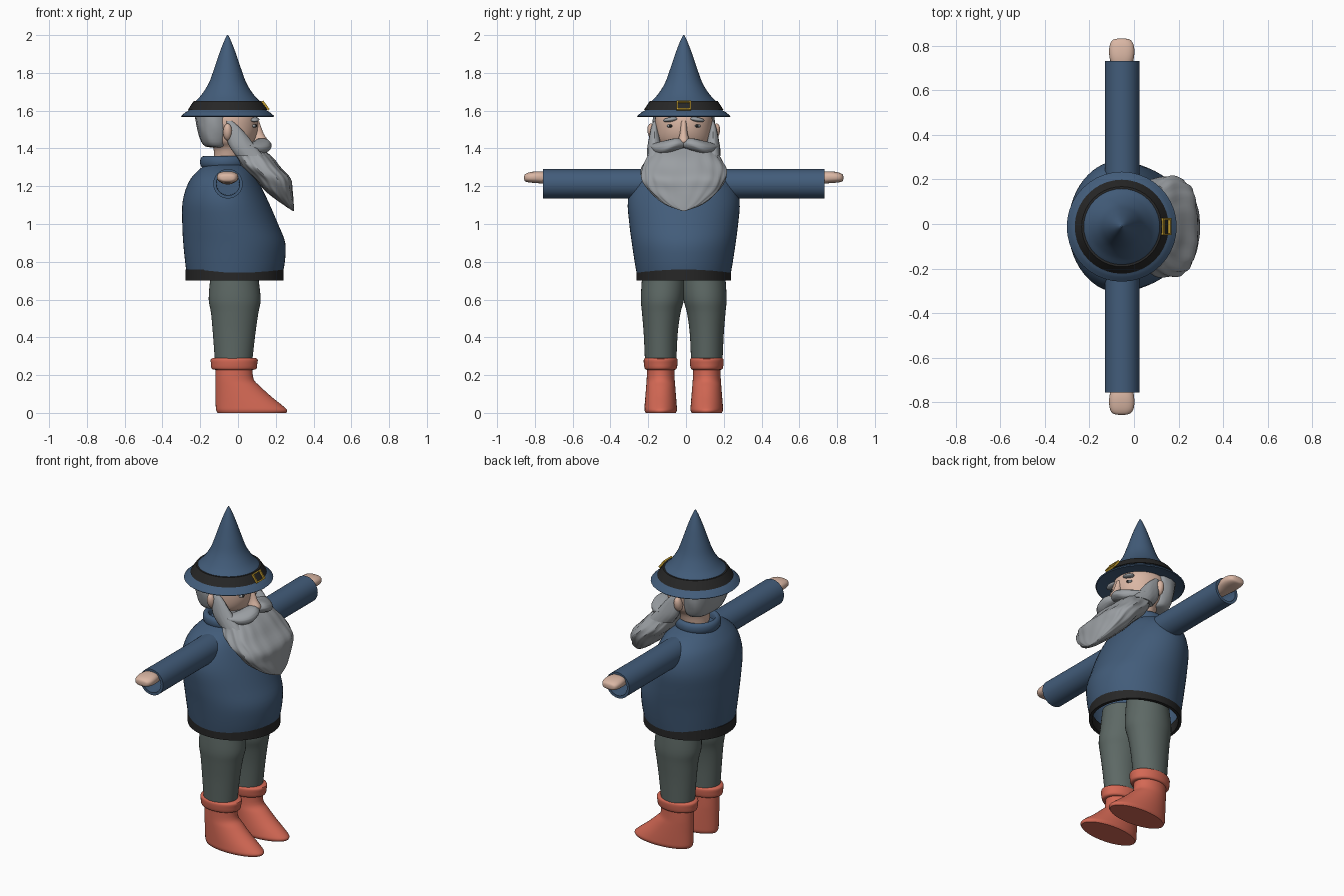
import bpy, bmesh, math
from mathutils import Matrix, Vector

Y0 = -0.012   # middle plane of the figure
HX = -0.055   # axis of hat and neck


def material(name, rgb):
    m = bpy.data.materials.new(name)
    m.diffuse_color = (*rgb, 1)
    return m


BLUE = material("blue cloth", (0.055, 0.108, 0.195))
BLACK = material("black leather", (0.02, 0.02, 0.02))
SKIN = material("skin", (0.70, 0.47, 0.37))
GREY = material("grey hair", (0.33, 0.35, 0.37))
GREEN = material("grey green cloth", (0.11, 0.14, 0.13))
RED = material("red boot", (0.66, 0.14, 0.09))
GOLD = material("gold", (0.55, 0.34, 0.03))


def finish(name, bm, mat, angle=50):
    bmesh.ops.recalc_face_normals(bm, faces=bm.faces)
    me = bpy.data.meshes.new(name)
    bm.to_mesh(me)
    bm.free()
    ob = bpy.data.objects.new(name, me)
    bpy.context.collection.objects.link(ob)
    me.materials.append(mat)
    bpy.ops.object.select_all(action='DESELECT')
    ob.select_set(True)
    bpy.context.view_layer.objects.active = ob
    bpy.ops.object.shade_smooth_by_angle(angle=math.radians(angle))
    return ob


def spline(rows, steps):
    """Catmull-Rom curve through the ring parameters."""
    out = []
    for i in range(len(rows) - 1):
        p = [rows[max(0, min(len(rows) - 1, i + k))] for k in (-1, 0, 1, 2)]
        for s in range(steps):
            t = s / steps
            out.append([0.5 * (2 * b + (c - a) * t + (2 * a - 5 * b + 4 * c - d) * t * t
                               + (3 * b - a - 3 * c + d) * t ** 3) for a, b, c, d in zip(*p)])
    return out + [list(rows[-1])]


def loft(name, rows, mat, axis='z', side=1, steps=4, n=2.0, caps=(True, True), ripple=0, seg=40):
    """Rings of (position along axis, x min, x max, cross centre, cross half width)."""
    bm = bmesh.new()
    rings = []
    for t, x0, x1, vc, vh in (spline(rows, steps) if steps > 1 else rows):
        ring = []
        for i in range(seg):
            a = 2 * math.pi * i / seg
            c, s = math.cos(a), math.sin(a)
            k = 1 + ripple * math.sin(11 * a + 14 * t) * math.cos(5 * a - 30 * t)
            u = (x0 + x1) / 2 + (x1 - x0) / 2 * k * math.copysign(abs(c) ** (2 / n), c)
            v = vc + vh * k * math.copysign(abs(s) ** (2 / n), s)
            y, z = (v, t) if axis == 'z' else (t, v)
            ring.append(bm.verts.new((u, Y0 + side * y, z)))
        rings.append(ring)
    for a, b in zip(rings, rings[1:]):
        for i in range(seg):
            j = (i + 1) % seg
            bm.faces.new((a[i], a[j], b[j], b[i]))
    if caps[0]:
        bm.faces.new(rings[0])
    if caps[1]:
        bm.faces.new(rings[-1])
    return finish(name, bm, mat)


def pair(name, *args, **kw):
    for side, label in ((1, "left_"), (-1, "right_")):
        loft(label + name, *args, side=side, **kw)


def turned(profile, cx=HX):
    return [(z, cx - r, cx + r, 0, r) for r, z in profile]


def blob(name, centre, radii, mat, tilt=0):
    bm = bmesh.new()
    m = (Matrix.Translation(Vector(centre) + Vector((0, Y0, 0))) @ Matrix.Rotation(tilt, 4, 'X')
         @ Matrix.Diagonal((*radii, 1)))
    bmesh.ops.create_uvsphere(bm, u_segments=20, v_segments=12, radius=1, matrix=m)
    finish(name, bm, mat)


# Hat with flared brim, and its band
loft("hat", turned([(0.003, 2.0), (0.02, 1.965), (0.045, 1.9), (0.072, 1.82), (0.1, 1.745), (0.138, 1.685),
                    (0.175, 1.645), (0.203, 1.605), (0.225, 1.59), (0.247, 1.571)]), BLUE, caps=(True, False))
loft("hat_brim_underside", turned([(0.247, 1.571), (0.242, 1.566), (0.2, 1.578), (0.13, 1.585)]), BLUE,
     steps=1, caps=(False, True))
loft("hat_band", turned([(0.16, 1.65), (0.18, 1.65), (0.197, 1.625), (0.211, 1.603), (0.19, 1.60)]), BLACK, steps=1)

# Buckle: a square frame lying on the sloping band
bm = bmesh.new()
base = Matrix.Translation((0.146, Y0, 1.627)) @ Matrix.Rotation(-0.64, 4, 'Y')
for y, z, sy, sz in ((0.034, 0, 0.008, 0.056), (-0.034, 0, 0.008, 0.056),
                     (0, 0.025, 0.076, 0.008), (0, -0.025, 0.076, 0.008)):
    bmesh.ops.create_cube(bm, size=1, matrix=base @ Matrix.Translation((0, y, z)) @ Matrix.Diagonal((0.012, sy, sz, 1)))
finish("buckle", bm, GOLD, 30)

# Head, hair and face
loft("head", [(1.33, -0.13, 0.03, 0, 0.09), (1.40, -0.13, 0.05, 0, 0.11), (1.44, -0.17, 0.085, 0, 0.14),
              (1.50, -0.20, 0.105, 0, 0.15), (1.57, -0.21, 0.10, 0, 0.15), (1.63, -0.17, 0.06, 0, 0.12)], SKIN)
loft("hair", [(1.405, -0.14, -0.06, 0, 0.09), (1.42, -0.185, -0.05, 0, 0.135), (1.50, -0.215, -0.035, 0, 0.16),
              (1.59, -0.232, -0.03, 0, 0.162)], GREY, n=2.4, ripple=0.02)
loft("nose", [(1.545, 0.08, 0.112, 0, 0.014), (1.48, 0.08, 0.135, 0, 0.02), (1.44, 0.08, 0.158, 0, 0.031),
              (1.415, 0.09, 0.14, 0, 0.018)], SKIN)
for side, label in ((1, "left_"), (-1, "right_")):
    blob(label + "ear", (-0.055, side * 0.165, 1.487), (0.024, 0.026, 0.046), SKIN, side * -0.25)
    blob(label + "eyebrow", (0.088, side * 0.07, 1.553), (0.025, 0.04, 0.012), GREY, side * -0.15)
    blob(label + "eye", (0.082, side * 0.07, 1.519), (0.014, 0.02, 0.009), GREY)
    blob(label + "pupil", (0.09, side * 0.07, 1.52), (0.01, 0.009, 0.008), BLACK)

# Beard, sideburns and moustache
loft("beard", [(1.42, -0.05, 0.10, 0, 0.165), (1.36, -0.02, 0.175, 0, 0.19), (1.30, 0.02, 0.225, 0, 0.222),
               (1.24, 0.085, 0.28, 0, 0.22), (1.18, 0.14, 0.287, 0, 0.188), (1.13, 0.20, 0.293, 0, 0.135),
               (1.095, 0.25, 0.296, 0, 0.08), (1.07, 0.288, 0.297, 0, 0.012)], GREY, n=2.5, ripple=0.035, seg=72)
pair("sideburn", [(1.545, -0.06, -0.03, 0.152, 0.008), (1.50, -0.06, 0.02, 0.155, 0.02),
                  (1.42, -0.05, 0.085, 0.155, 0.035), (1.36, -0.01, 0.14, 0.15, 0.045)], GREY, ripple=0.04)
pair("moustache", [(-0.005, 0.09, 0.15, 1.425, 0.02), (0.04, 0.08, 0.175, 1.422, 0.032),
                   (0.10, 0.05, 0.17, 1.405, 0.036), (0.15, 0.02, 0.13, 1.40, 0.028),
                   (0.182, 0.04, 0.07, 1.412, 0.006)], GREY, axis='y', ripple=0.03)

# Tunic, collar and belt
loft("tunic", [(0.72, -0.27, 0.232, 0, 0.246), (0.80, -0.28, 0.248, 0, 0.26), (0.90, -0.29, 0.25, 0, 0.275),
               (1.0, -0.295, 0.212, 0, 0.288), (1.12, -0.293, 0.16, 0, 0.296), (1.22, -0.262, 0.11, 0, 0.268),
               (1.28, -0.215, 0.075, 0, 0.205), (1.315, -0.17, 0.04, 0, 0.12)], BLUE, caps=(False, True), seg=56)
loft("collar", turned([(0.115, 1.295), (0.126, 1.31), (0.129, 1.33), (0.124, 1.35), (0.11, 1.36),
                       (0.095, 1.352), (0.09, 1.32)], -0.072), BLUE, steps=2)
loft("belt", [(0.76, -0.265, 0.225, 0, 0.235), (0.76, -0.278, 0.241, 0, 0.25), (0.70, -0.278, 0.241, 0, 0.25),
              (0.70, -0.26, 0.223, 0, 0.232), (0.76, -0.26, 0.223, 0, 0.232)], BLACK, steps=1, caps=(False, False), seg=56)

# Hollow sleeves and hands
pair("sleeve", [(y, -0.053 - r, -0.053 + r, 1.213, r) for y, r in
                ((0.15, 0.078), (0.45, 0.077), (0.745, 0.078), (0.745, 0.062), (0.60, 0.06))], BLUE, axis='y', steps=1)
pair("hand", [(0.58, -0.08, -0.03, 1.235, 0.025), (0.70, -0.095, -0.015, 1.24, 0.03),
              (0.76, -0.11, 0.0, 1.247, 0.032), (0.81, -0.11, 0.0, 1.247, 0.028),
              (0.838, -0.097, -0.015, 1.245, 0.02), (0.845, -0.07, -0.04, 1.245, 0.008)], SKIN, axis='y', n=2.5)

# Trouser legs
pair("trouser_leg", [(0.80, -0.135, 0.10, 0.105, 0.108), (0.70, -0.148, 0.11, 0.107, 0.115),
                     (0.60, -0.155, 0.12, 0.113, 0.114), (0.53, -0.143, 0.108, 0.119, 0.102),
                     (0.42, -0.133, 0.092, 0.122, 0.09), (0.27, -0.122, 0.075, 0.122, 0.083)], GREEN)

# Boots with rolled cuffs and pointed toes
pair("boot_cuff", [(0.228, -0.11, 0.07, 0.122, 0.07), (0.232, -0.138, 0.096, 0.122, 0.083),
                   (0.26, -0.143, 0.102, 0.122, 0.089), (0.286, -0.143, 0.103, 0.122, 0.088),
                   (0.292, -0.115, 0.07, 0.122, 0.07)], RED, steps=3)
pair("boot", [(0.25, -0.12, 0.077, 0.122, 0.073), (0.18, -0.12, 0.082, 0.122, 0.074),
              (0.14, -0.12, 0.118, 0.122, 0.077), (0.09, -0.119, 0.172, 0.122, 0.081),
              (0.04, -0.118, 0.234, 0.122, 0.085), (0.015, -0.116, 0.26, 0.122, 0.086),
              (0.0, -0.108, 0.255, 0.122, 0.08)], RED)
